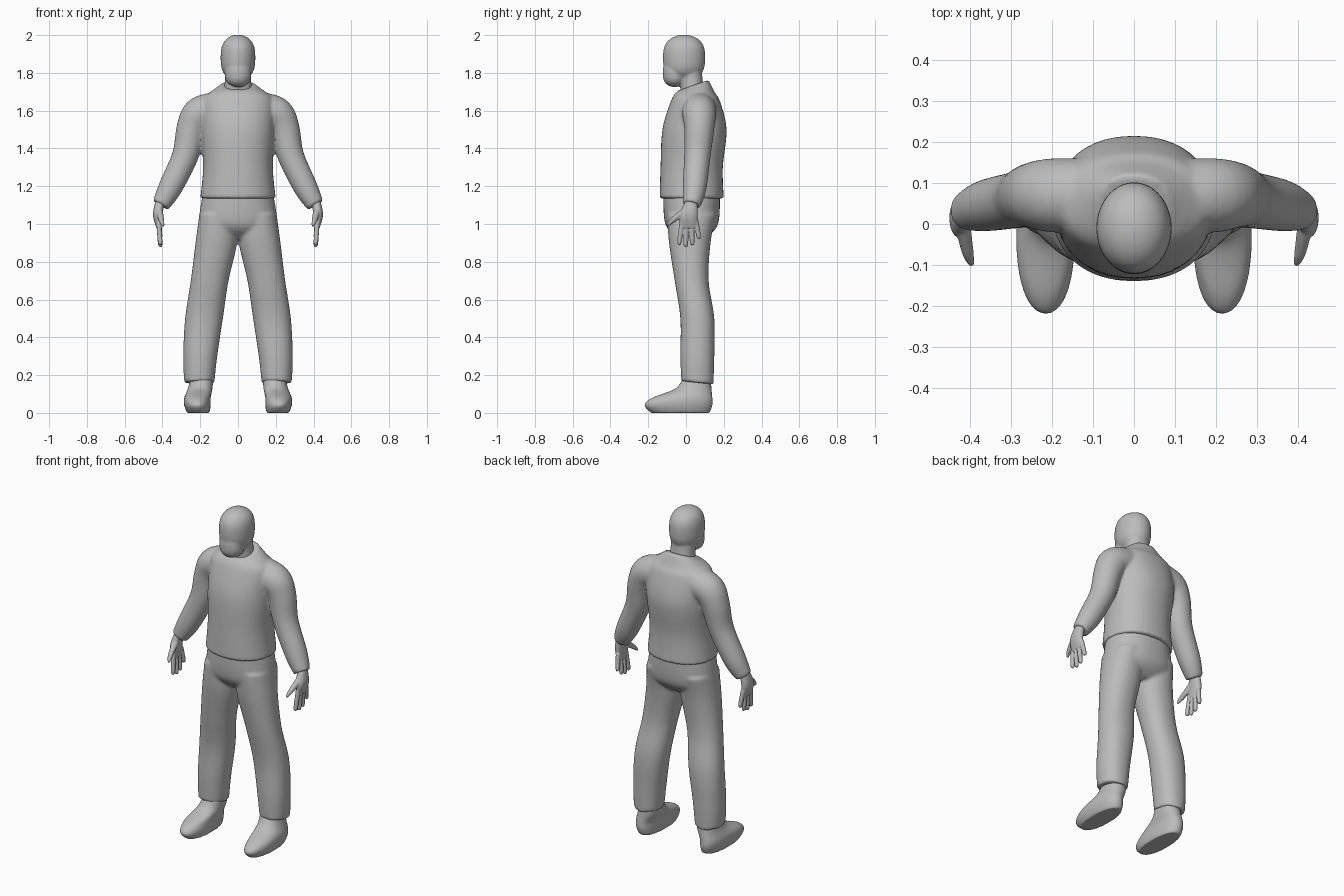
import bpy, bmesh, math
from mathutils import Matrix, Vector

cube = bpy.data.objects.get("Cube")
if cube:
    bpy.data.objects.remove(cube, do_unlink=True)

grey = bpy.data.materials.new("plain_grey")
grey.use_nodes = True
grey.diffuse_color = (.5, .5, .5, 1)
shader = grey.node_tree.nodes["Principled BSDF"]
shader.inputs["Base Color"].default_value = grey.diffuse_color


def signed_power(value, exponent):
    return math.copysign(abs(value) ** exponent, value)


def smooth_path(rings, steps=6):
    """Interpolate smoothly between the key rings."""
    keys = [Vector(ring) for ring in rings]
    padded = [keys[0]] + keys + [keys[-1]]
    path = []
    for before, start, end, after in zip(padded, padded[1:], padded[2:], padded[3:]):
        leave, arrive, gap = (end - before) / 2, (after - start) / 2, end - start
        for step in range(steps):
            t = step / steps
            bend = 3 * gap - 2 * leave - arrive + t * (leave + arrive - 2 * gap)
            path.append(start + t * (leave + t * bend))
    return path + [keys[-1]]


def skin(bm, loops):
    """Join rings of vertices into a closed surface."""
    for lower, upper in zip(loops, loops[1:]):
        for k in range(len(lower)):
            bm.faces.new((lower[k - 1], lower[k], upper[k], upper[k - 1]))
    bm.faces.new(loops[0])
    bm.faces.new(loops[-1])


def ring_of_verts(bm, centre, across, along, side, power=2, sides=40):
    loop = []
    for k in range(sides):
        angle = math.tau * k / sides
        point = (centre + across * signed_power(math.cos(angle), 2 / power)
                 + along * signed_power(math.sin(angle), 2 / power))
        loop.append(bm.verts.new((point.x * side, point.y, point.z)))
    return loop


def stack(bm, rings, side=1, tilt=0):
    """Level rings (x, y, z, x radius, y radius); tilt slopes the last one."""
    rings = [(*ring, 0) for ring in rings]
    rings[-1] = (*rings[-1][:-1], tilt)
    loops = []
    for x, y, z, width, depth, slope in smooth_path(rings):
        loops.append(ring_of_verts(bm, Vector((x, y, z)), Vector((width, 0, 0)),
                                   Vector((0, depth, depth * slope)), side, power=2.2))
    skin(bm, loops)


def tube(bm, rings, side):
    """Round limb through points (x, y, z, radius)."""
    path = smooth_path(rings)
    loops = []
    for i, ring in enumerate(path):
        ahead, behind = path[min(i + 1, len(path) - 1)], path[max(i - 1, 0)]
        direction = (ahead - behind).xyz
        across = Vector((0, 1, 0)).cross(direction).normalized()
        along = direction.cross(across).normalized()
        loops.append(ring_of_verts(bm, ring.xyz, across * ring.w, along * ring.w, side))
    skin(bm, loops)


def ball(bm, centre, radii):
    """Ellipsoid with a slightly boxy upright profile."""
    made = bmesh.ops.create_uvsphere(bm, u_segments=40, v_segments=24, radius=1)
    for vert in made["verts"]:
        vert.co.z = signed_power(vert.co.z, .7)
    place = Matrix.Translation(centre) @ Matrix.Diagonal((*radii, 1))
    bmesh.ops.transform(bm, matrix=place, verts=made["verts"])


def finish(name, bm, voxel, passes=5):
    """Fuse the overlapping forms into one soft skin."""
    bmesh.ops.recalc_face_normals(bm, faces=bm.faces)
    mesh = bpy.data.meshes.new(name)
    bm.to_mesh(mesh)
    bm.free()
    mesh.materials.append(grey)
    mesh.shade_smooth()
    obj = bpy.data.objects.new(name, mesh)
    bpy.context.collection.objects.link(obj)
    fuse = obj.modifiers.new("fuse", 'REMESH')
    fuse.mode = 'VOXEL'
    fuse.voxel_size = voxel
    fuse.use_smooth_shade = True
    soften = obj.modifiers.new("soften", 'SMOOTH')
    soften.iterations = passes


SIDES = {"left": 1, "right": -1}

# Head: cranium, jaw and neck
bm = bmesh.new()
ball(bm, (0, -.01, 1.88), (.092, .112, .122))
ball(bm, (0, -.06, 1.8), (.07, .063, .075))
stack(bm, [(0, .04, 1.66, .08, .07), (0, .03, 1.75, .07, .06), (0, .02, 1.86, .07, .06)])
finish("head", bm, .007)

# Sweater: body with a sloping collar, and sleeves
bm = bmesh.new()
stack(bm, [(0, .03, 1.135, .2, .17), (0, .03, 1.3, .185, .165), (0, .045, 1.5, .195, .17),
           (0, .05, 1.65, .19, .13), (0, .05, 1.7, .145, .1), (0, .04, 1.735, .09, .08)],
      tilt=.35)
for side in SIDES.values():
    tube(bm, [(.1, .07, 1.61, .09), (.2, .07, 1.585, .09), (.245, .07, 1.51, .08),
              (.28, .06, 1.36, .07), (.36, .045, 1.19, .063), (.41, .03, 1.1, .047)], side)
finish("sweater", bm, .009)

# Trousers: hips and legs
bm = bmesh.new()
stack(bm, [(0, .03, 1.17, .185, .15), (0, .03, 1, .205, .14), (0, .03, .92, .14, .07)])
for side in SIDES.values():
    stack(bm, [(.105, .03, 1.05, .1, .13), (.115, .02, .9, .11, .11), (.15, .03, .7, .1, .09),
               (.18, .06, .5, .1, .09), (.2, .06, .3, .09, .09), (.205, .06, .16, .08, .085)],
          side, tilt=-.1)
finish("trousers", bm, .009)

for word, side in SIDES.items():
    # Shoe: sole up to the ankle
    bm = bmesh.new()
    stack(bm, [(.21, -.03, 0, .06, .155), (.215, -.04, .04, .07, .18), (.215, -.02, .08, .07, .16),
               (.2, .04, .13, .065, .095), (.19, .06, .2, .06, .07)], side)
    finish(word + "_shoe", bm, .007)

    # Hand: palm, thumb and four fanned fingers
    bm = bmesh.new()
    stack(bm, [(.41, .03, 1.13, .025, .03), (.425, .015, 1.05, .025, .047),
               (.42, .015, .98, .013, .042)], side)
    tube(bm, [(.42, .01, 1.08, .02), (.405, -.07, 1.02, .014), (.395, -.1, .99, .006)], side)
    for i in range(4):
        knuckle, tip = .024 * i - .02, .034 * i - .035
        end = .885 + .01 * (i - 1) ** 2
        tube(bm, [(.42, knuckle, 1.02, .013), (.412, tip, end + .01, .012),
                  (.41, tip, end, .005)], side)
    finish(word + "_hand", bm, .004, passes=3)
